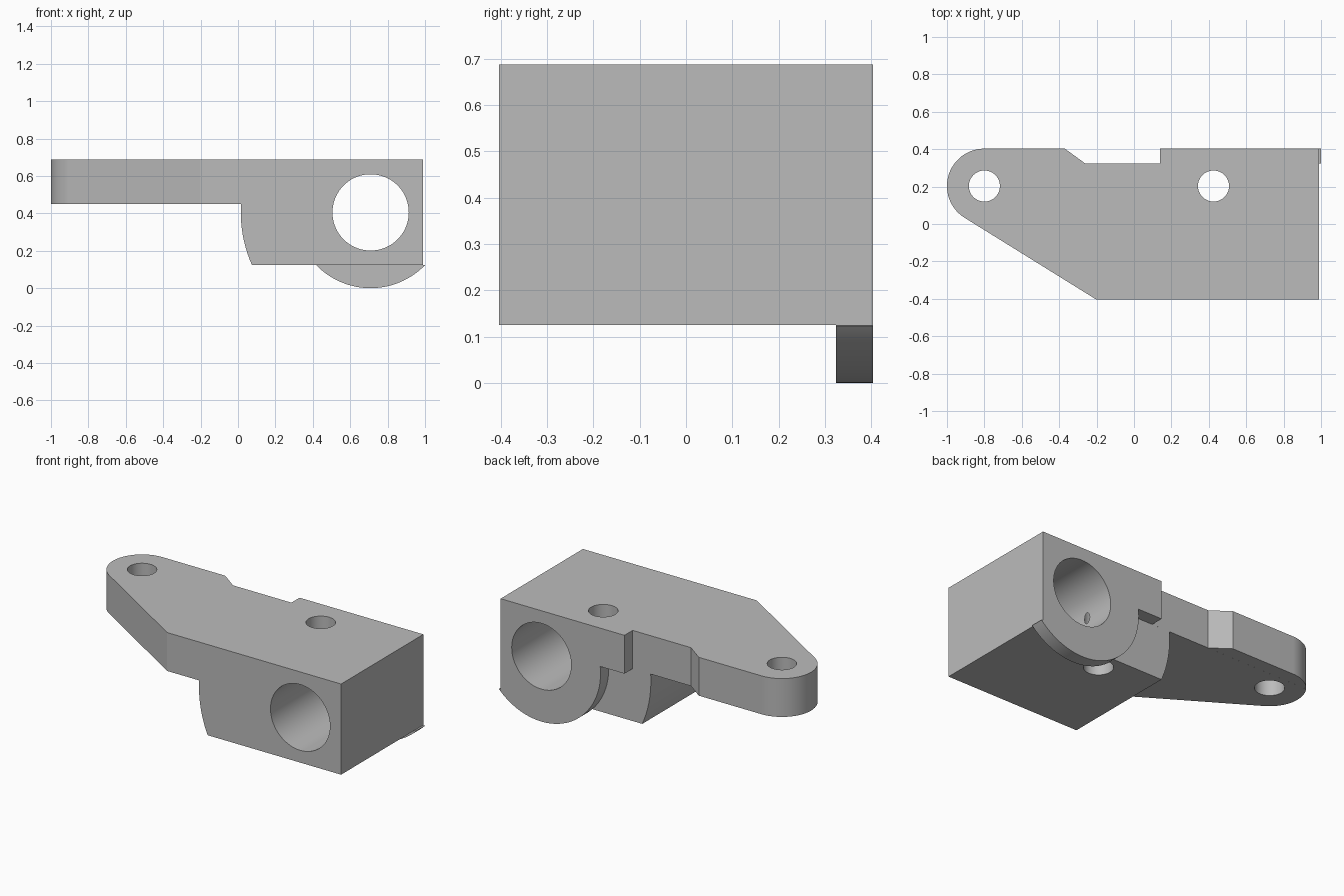
import bpy, bmesh
from math import sin, cos, asin, acos, atan2, hypot, radians, pi

cube = bpy.data.objects.get("Cube")
if cube:
    bpy.data.objects.remove(cube, do_unlink=True)

grey = bpy.data.materials.new("machined grey")
grey.use_nodes = True
colour = (0.5, 0.5, 0.5, 1)
grey.diffuse_color = colour
grey.node_tree.nodes["Principled BSDF"].inputs["Base Color"].default_value = colour


def arc(cx, cy, r, a0, a1, n=48):
    return [(cx + r * cos(a0 + (a1 - a0) * i / n),
             cy + r * sin(a0 + (a1 - a0) * i / n)) for i in range(n + 1)]


def circle(cx, cy, r):
    return arc(cx, cy, r, 0, 2 * pi, 72)[:-1]


def prism(name, outline, axis, lo, hi):
    """Extrude an outline along z (outline in x, y) or y (outline in x, z)."""
    bm = bmesh.new()
    place = (lambda a, b, t: (a, b, t)) if axis == "z" else (lambda a, b, t: (a, t, b))
    low = [bm.verts.new(place(a, b, lo)) for a, b in outline]
    high = [bm.verts.new(place(a, b, hi)) for a, b in outline]
    bm.faces.new(low)
    bm.faces.new(high)
    for i in range(len(low)):
        j = (i + 1) % len(low)
        bm.faces.new((low[i], low[j], high[j], high[i]))
    bmesh.ops.recalc_face_normals(bm, faces=bm.faces)
    mesh = bpy.data.meshes.new(name)
    bm.to_mesh(mesh)
    bm.free()
    mesh.materials.append(grey)
    ob = bpy.data.objects.new(name, mesh)
    bpy.context.collection.objects.link(ob)
    return ob


def cut(body, cutter):
    mod = body.modifiers.new("cut", "BOOLEAN")
    mod.operation = "DIFFERENCE"
    mod.solver = "EXACT"
    mod.object = cutter
    bpy.context.view_layer.objects.active = body
    bpy.ops.object.modifier_apply(modifier=mod.name)
    bpy.data.objects.remove(cutter, do_unlink=True)


TOP, ARM, BASE = 0.687, 0.449, 0.125      # heights
HALF, STEP, END = 0.403, 0.323, 0.989     # depth, rear step, end face
BX, BZ, BOSS, HEEL = 0.709, 0.405, 0.405, 0.694   # bore centre, concentric radii
EX, EY, ER = -0.8, 0.203, 0.2             # rounded arm end
CX = -0.203                               # front corner of the taper
EPS = 0.0002

# Plan outline, with the taper tangent to the rounded end
dx, dy = CX - EX, -HALF - EY
tangent = atan2(dy, dx) - acos(ER / hypot(dx, dy)) + 2 * pi
plan = [(CX, -HALF), (1, -HALF), (1, HALF), (0.14, HALF), (0.14, STEP),
        (-0.26, STEP), (-0.37, HALF)] + arc(EX, EY, ER, pi / 2, tangent)
body = prism("bracket_body", plan, "z", -0.1, TOP)


def underside(radius, ceiling):
    """Space below the arm, ending at an arc around the bore axis."""
    start = pi - asin((ceiling - BZ) / radius)
    stop = pi + asin((BZ - BASE) / radius)
    if radius == BOSS:
        stop = 3 * pi - stop
    return ([(-1.2, ceiling)] + arc(BX, BZ, radius, start, stop)
            + [(1.2, BASE), (1.2, -0.2), (-1.2, -0.2)])


# Main block underside, rear boss underside, flat end face
cut(body, prism("block_cutter", underside(HEEL, ARM), "y", -0.6, STEP + EPS))
cut(body, prism("boss_cutter", underside(BOSS, ARM + EPS), "y", STEP - EPS, 0.6))
cut(body, prism("end_cutter", [(END, BASE - EPS), (1.2, BASE - EPS), (1.2, 1), (END, 1)],
                "y", -0.6, 0.6))

# Large bore and two bolt holes
cut(body, prism("bore_cutter", circle(BX, BZ, 0.204), "y", -0.6, 0.6))
for x in (EX, 0.425):
    cut(body, prism("bolt_cutter", circle(x, EY, 0.083), "z", -0.3, 1))

bpy.ops.object.select_all(action="DESELECT")
body.select_set(True)
bpy.context.view_layer.objects.active = body
bpy.ops.object.shade_smooth_by_angle(angle=radians(30))
